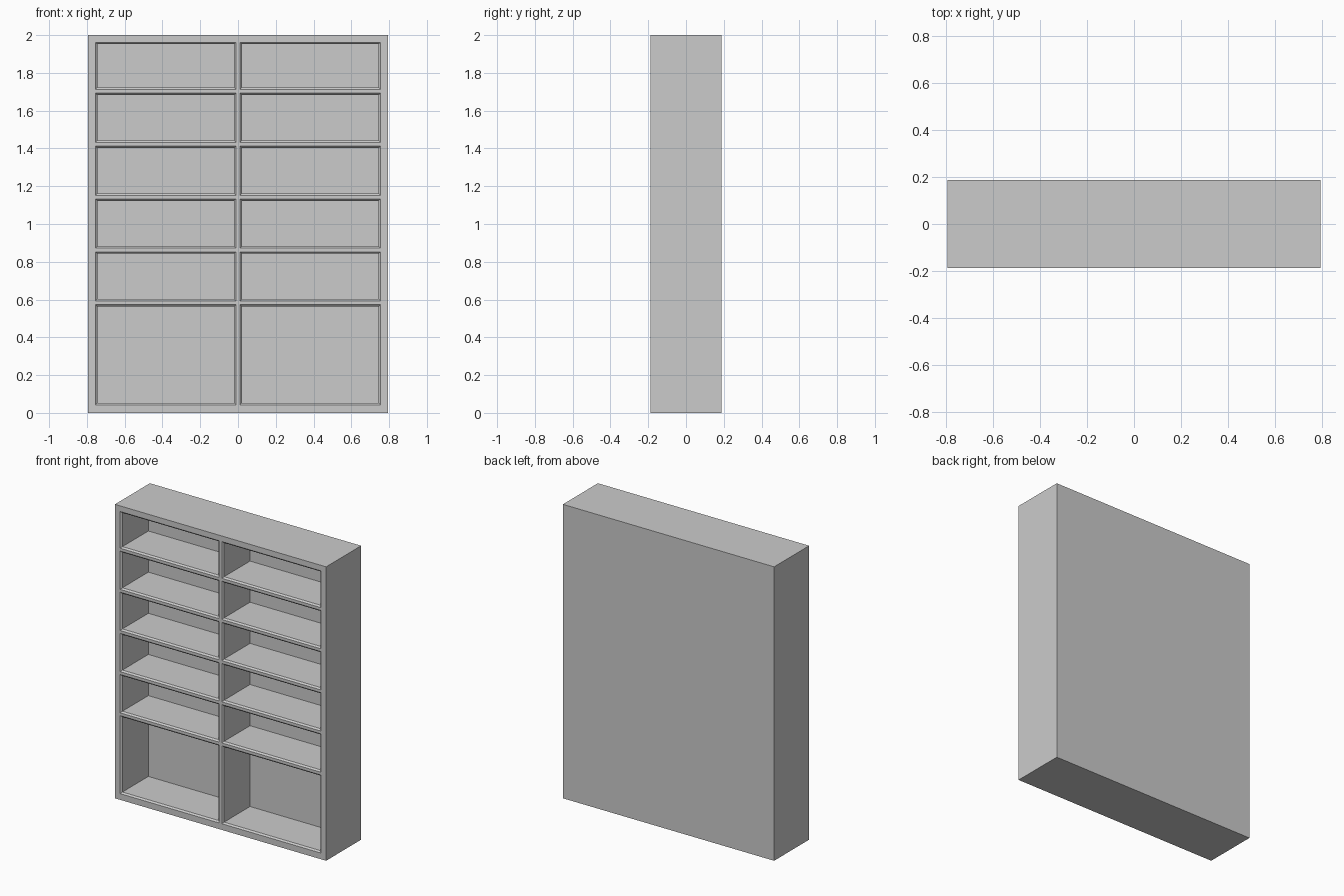
import bpy, bmesh

if "Cube" in bpy.data.objects:
    bpy.data.objects.remove(bpy.data.objects["Cube"])

W, D, H = 1.59, 0.376, 2.0          # overall size
CHAMFER = 0.01                      # bevelled rim of every compartment
BACK_Y = 0.1                        # inner face of the back panel

# column and row boundaries of the front frame (odd cells are openings)
xs = [-W / 2, -0.755, -0.0105, 0.0105, 0.755, W / 2]
zs = [0, 0.042]
for i in range(5):                  # five evenly spaced shelves
    zs += [0.573 + 0.28 * i, 0.592 + 0.28 * i]
zs += [1.962, H]

bm = bmesh.new()
# front frame grid
grid = [[bm.verts.new((x, -D / 2, z)) for z in zs] for x in xs]
openings = []
for i in range(len(xs) - 1):
    for j in range(len(zs) - 1):
        f = bm.faces.new((grid[i][j], grid[i + 1][j],
                          grid[i + 1][j + 1], grid[i][j + 1]))
        if i % 2 and j % 2:
            openings.append(f)

# outer shell: extrude the border back and close it
border = [e for e in bm.edges if e.is_boundary]
ext = bmesh.ops.extrude_edge_only(bm, edges=border)["geom"]
for v in (g for g in ext if isinstance(g, bmesh.types.BMVert)):
    v.co.y = D / 2
bmesh.ops.contextual_create(
    bm, geom=[e for e in bm.edges if e.is_boundary])

# compartments: chamfered rim, then a straight recess to the back panel
bmesh.ops.inset_individual(bm, faces=openings, thickness=CHAMFER,
                           use_even_offset=True)
for f in openings:
    for v in f.verts:
        v.co.y += CHAMFER
bmesh.ops.inset_individual(bm, faces=openings, thickness=0.0)
for f in openings:
    for v in f.verts:
        v.co.y = BACK_Y

# merge coplanar strips into clean flat faces
bmesh.ops.recalc_face_normals(bm, faces=bm.faces)
bmesh.ops.dissolve_limit(bm, angle_limit=0.01, verts=bm.verts, edges=bm.edges)

mesh = bpy.data.meshes.new("bookcase")
bm.to_mesh(mesh)
bm.free()
bpy.context.collection.objects.link(bpy.data.objects.new("bookcase", mesh))
